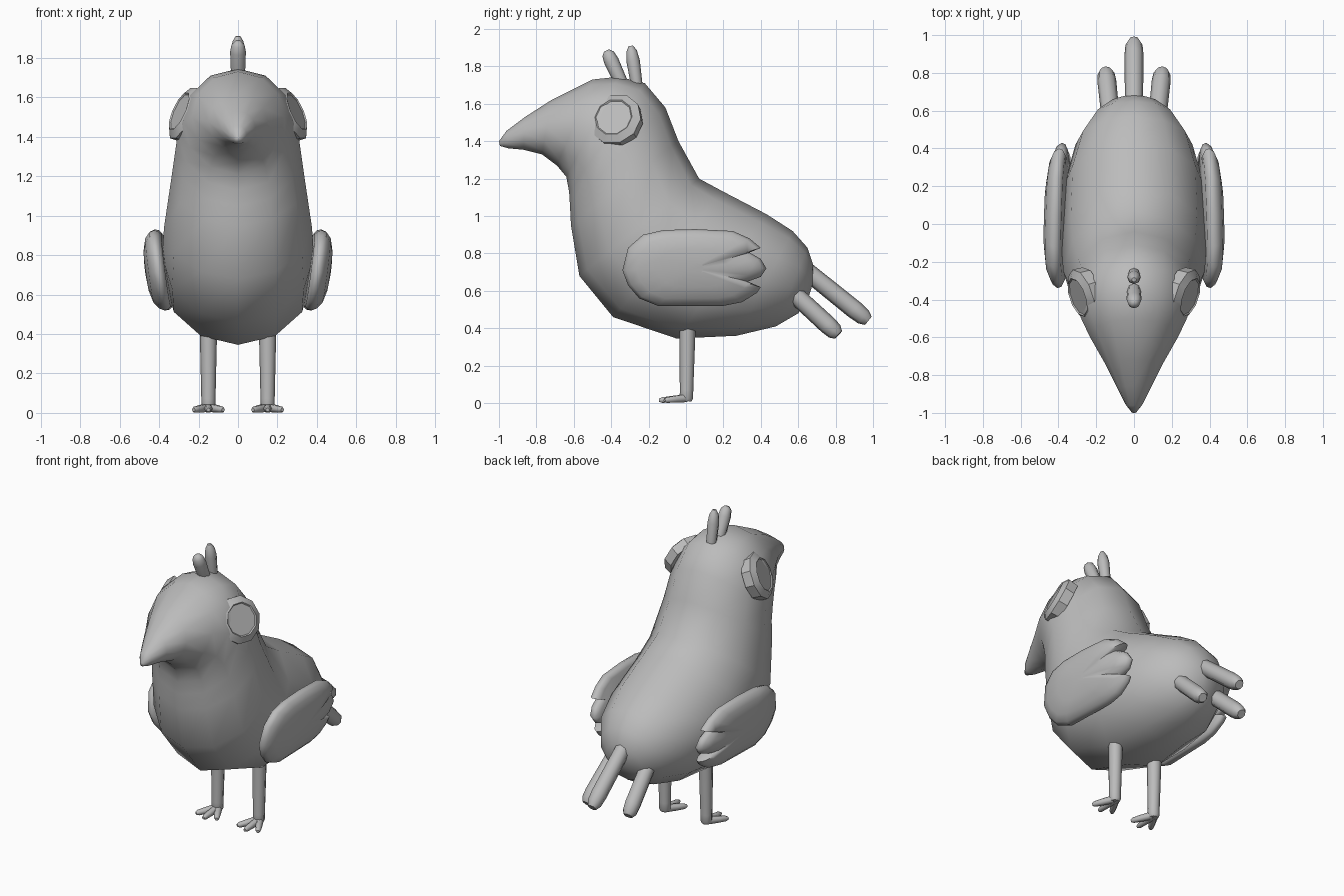
import bpy, bmesh, math
from mathutils import Vector

if "Cube" in bpy.data.objects:
    bpy.data.objects.remove(bpy.data.objects["Cube"], do_unlink=True)

GREY = (0.5, 0.5, 0.5, 1)
mat = bpy.data.materials.new("plain grey")
mat.use_nodes = True
mat.diffuse_color = GREY
mat.node_tree.nodes["Principled BSDF"].inputs["Base Color"].default_value = GREY


def loft(name, rings, angle=60):
    """Skin a list of equal-length point rings and cap both ends."""
    bm = bmesh.new()
    loops = [[bm.verts.new(p) for p in ring] for ring in rings]
    n = len(loops[0])
    for a, b in zip(loops, loops[1:]):
        for i in range(n):
            j = (i + 1) % n
            bm.faces.new((a[i], a[j], b[j], b[i]))
    bm.faces.new(loops[0])
    bm.faces.new(loops[-1])
    bmesh.ops.recalc_face_normals(bm, faces=bm.faces)
    mesh = bpy.data.meshes.new(name)
    bm.to_mesh(mesh)
    bm.free()
    mesh.materials.append(mat)
    obj = bpy.data.objects.new(name, mesh)
    bpy.context.collection.objects.link(obj)
    bpy.ops.object.select_all(action="DESELECT")
    obj.select_set(True)
    bpy.context.view_layer.objects.active = obj
    bpy.ops.object.shade_smooth_by_angle(angle=math.radians(angle))
    return obj


def circle(centre, u, v, radius, sides):
    steps = [math.tau * i / sides for i in range(sides)]
    return [centre + (u * math.cos(t) + v * math.sin(t)) * radius for t in steps]


def axes(normal):
    u = normal.cross(Vector((0, 0, 1)))
    if u.length < 0.01:
        u = Vector((1, 0, 0))
    u.normalize()
    return u, normal.cross(u).normalized()


def rod(name, start, end, stations, sides=8):
    """Round tapered rod; stations are (fraction along, radius)."""
    start, end = Vector(start), Vector(end)
    u, v = axes((end - start).normalized())
    return loft(name, [circle(start.lerp(end, f), u, v, r, sides) for f, r in stations])


# Body, head and beak: back point (y, z), front point (y, z), half width
sections = [
    ((-1.0, 1.40), (-0.995, 1.375), 0.012),
    ((-0.96, 1.455), (-0.95, 1.362), 0.045),
    ((-0.86, 1.53), (-0.87, 1.355), 0.09),
    ((-0.72, 1.62), (-0.77, 1.33), 0.15),
    ((-0.5, 1.73), (-0.69, 1.27), 0.235),
    ((-0.36, 1.745), (-0.64, 1.21), 0.28),
    ((-0.22, 1.71), (-0.625, 1.13), 0.305),
    ((-0.11, 1.58), (-0.62, 1.05), 0.32),
    ((-0.04, 1.4), (-0.615, 0.95), 0.34),
    ((0.07, 1.2), (-0.57, 0.68), 0.375),
    ((0.2, 1.13), (-0.39, 0.46), 0.385),
    ((0.43, 1.01), (-0.05, 0.345), 0.375),
    ((0.57, 0.92), (0.27, 0.36), 0.31),
    ((0.65, 0.83), (0.48, 0.41), 0.22),
    ((0.68, 0.74), (0.6, 0.48), 0.13),
    ((0.685, 0.66), (0.66, 0.58), 0.03),
]
rings = []
for back, front, width in sections:
    b, f = Vector((0, *back)), Vector((0, *front))
    rings.append([(b + f) / 2 + (b - f) / 2 * math.cos(t) + Vector((width * math.sin(t), 0, 0))
                  for t in (math.tau * i / 12 for i in range(12))])
loft("body", rings, 80)

# Crest and middle tail feather
rod("front_crest", (0, -0.34, 1.70), (0, -0.425, 1.885),
    [(0, 0.035), (0.7, 0.04), (0.9, 0.033), (1, 0.015)])
rod("rear_crest", (0, -0.26, 1.68), (0, -0.295, 1.91),
    [(0, 0.03), (0.65, 0.036), (0.88, 0.028), (1, 0.012)])
TAIL = [(0, 0.048), (0.8, 0.05), (0.93, 0.045), (1, 0.028)]
rod("middle_tail_feather", (0, 0.6, 0.742), (0, 0.975, 0.44), TAIL)

# Wing outline (y, z) with three feather tips at the rear
wing = [(-0.34, 0.71), (-0.31, 0.83), (-0.23, 0.9), (-0.12, 0.925), (0.05, 0.93),
        (0.25, 0.92), (0.34, 0.88), (0.4, 0.83), (0.34, 0.805), (0.4, 0.77),
        (0.43, 0.72), (0.4, 0.675), (0.33, 0.65), (0.4, 0.62), (0.38, 0.59),
        (0.3, 0.54), (0.2, 0.52), (-0.15, 0.52), (-0.25, 0.56), (-0.31, 0.63)]
MID_Y, MID_Z = 0.04, 0.72


def wing_ring(side, scale, offset):
    ring = []
    for y, z in wing:
        y, z = MID_Y + (y - MID_Y) * scale, MID_Z + (z - MID_Z) * scale
        x = 0.39 + 0.13 * (z - MID_Z) - 0.03 * (y - MID_Y) + offset
        ring.append(Vector((side * x, y, z)))
    return ring


for side, label in ((1, "left"), (-1, "right")):
    loft(label + "_wing", [wing_ring(side, s, o) for s, o in
                           ((0.9, -0.03), (0.98, -0.015), (1, 0.005), (0.95, 0.03),
                            (0.8, 0.055), (0.5, 0.073), (0.15, 0.08))])

    # Eye: bevelled disc lying on the slope of the head
    normal = Vector((side * 0.87, -0.3, 0.4)).normalized()
    u, v = axes(normal)
    centre = Vector((side * 0.278, -0.38, 1.52))
    loft(label + "_eye", [circle(centre + normal * d, u, v, r, 10) for d, r in
                          ((-0.06, 0.14), (0.0, 0.146), (0.025, 0.105), (0.018, 0.098))], 25)

    rod(label + "_tail_feather", (side * 0.12, 0.53, 0.628), (side * 0.15, 0.815, 0.365), TAIL)

    # Leg, foot pad and toes
    x = side * 0.15
    rod(label + "_leg", (x, 0.008, 0.42), (x, 0.002, 0.01),
        [(0, 0.044), (0.85, 0.036), (0.96, 0.036), (1, 0.028)])
    for toe, (dx, y) in enumerate(((-0.075, -0.115), (0, -0.145), (0.075, -0.115))):
        rod(f"{label}_toe_{toe + 1}", (x + dx * 0.1, 0.0, 0.026), (x + dx, y, 0.015),
            [(0, 0.024), (0.5, 0.021), (0.88, 0.017), (1, 0.01)], 6)
